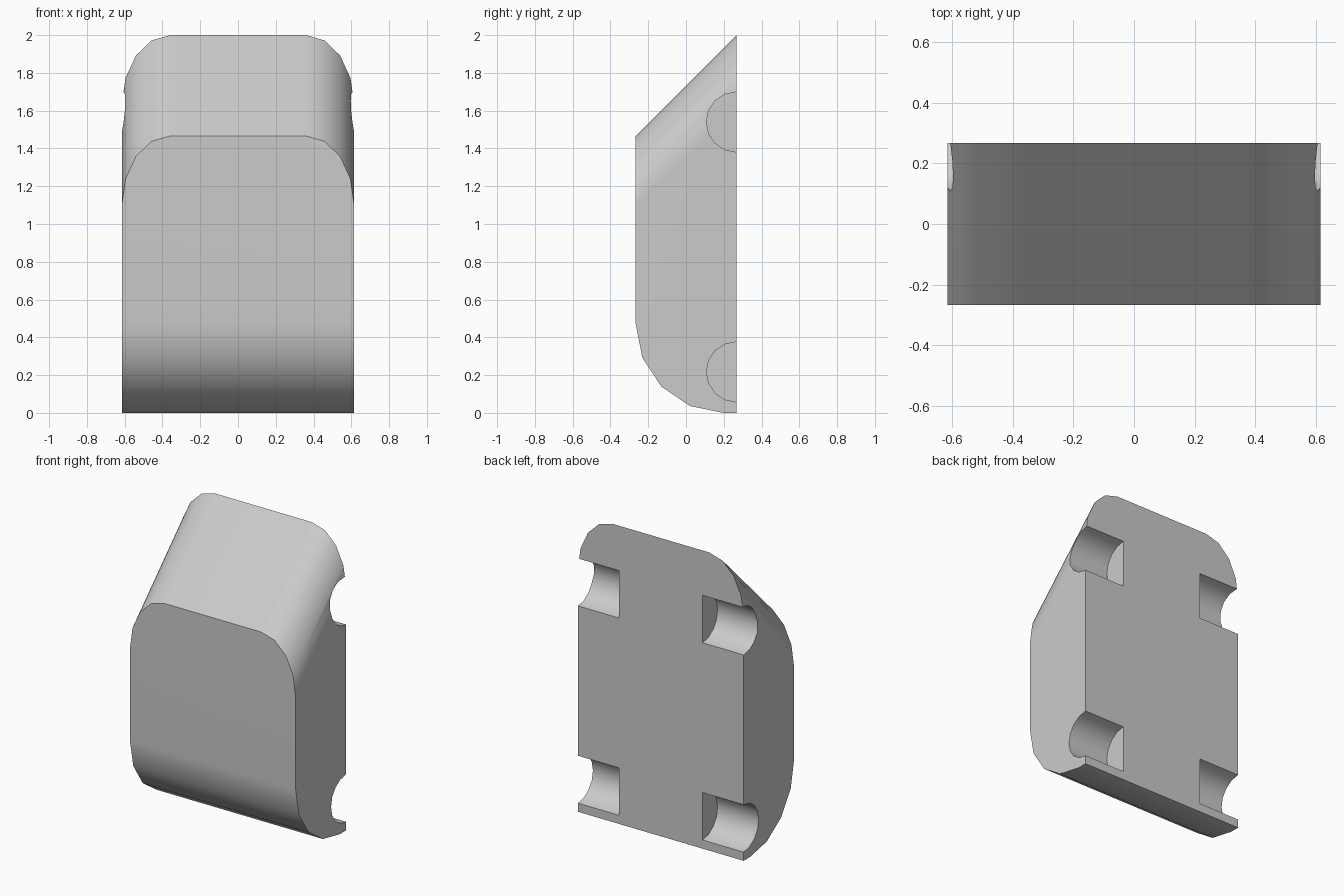
import bpy, bmesh
from math import sin, cos, pi, radians

if "Cube" in bpy.data.objects:
    bpy.data.objects.remove(bpy.data.objects["Cube"])

W, D = 0.615, 0.267          # half width, half depth
STEPS = 4                    # segments per rounded corner

# Front outline of the rounded top, left to right (z at the front plane)
corner = [(0.36 + 0.255 * cos(i * pi / 2 / STEPS), 1.098 + 0.368 * sin(i * pi / 2 / STEPS))
          for i in range(STEPS + 1)]
top = [(-x, z) for x, z in corner] + corner[::-1]

# Side profile of the rounded lower front, from the front plane to the back
belly = [(0.2 - 0.467 * cos(i * pi / 2 / STEPS), 0.475 - 0.475 * sin(i * pi / 2 / STEPS))
         for i in range(STEPS + 1)] + [(D, 0)]

# Body: the top outline is swept back and up at 45 degrees
bm = bmesh.new()
front = [bm.verts.new((x, -D, z)) for x, z in top]
back = [bm.verts.new((x, D, z + 2 * D)) for x, z in top]
left = [bm.verts.new((-W, y, z)) for y, z in belly]
right = [bm.verts.new((W, y, z)) for y, z in belly]
for i in range(len(top) - 1):
    bm.faces.new((front[i], front[i + 1], back[i + 1], back[i]))
for i in range(len(belly) - 1):
    bm.faces.new((left[i], left[i + 1], right[i + 1], right[i]))
bm.faces.new(front + [right[0], left[0]])
bm.faces.new(back + [right[-1], left[-1]])
bm.faces.new(left + [back[0], front[0]])
bm.faces.new(right + [back[-1], front[-1]])
bmesh.ops.recalc_face_normals(bm, faces=bm.faces)
mesh = bpy.data.meshes.new("body")
bm.to_mesh(mesh)
bm.free()
body = bpy.data.objects.new("body", mesh)
bpy.context.collection.objects.link(body)

# Four half-round notches in the back edges
for side in (-1, 1):
    for z in (0.217, 1.54):
        bpy.ops.mesh.primitive_cylinder_add(vertices=16, radius=0.159, depth=0.5,
                                            location=(side * 0.56, D, z),
                                            rotation=(0, radians(90), 0))
        cutter = bpy.context.object
        cutter.name = "notch_cutter"
        cutter.hide_render = True
        bpy.context.view_layer.objects.active = body
        cut = body.modifiers.new("notch", 'BOOLEAN')
        cut.operation, cut.solver, cut.object = 'DIFFERENCE', 'EXACT', cutter
        bpy.ops.object.modifier_apply(modifier=cut.name)
        bpy.data.objects.remove(cutter)

# Smooth rounded parts, flat large faces
bpy.ops.object.select_all(action='DESELECT')
body.select_set(True)
bpy.context.view_layer.objects.active = body
bpy.ops.object.shade_smooth_by_angle(angle=radians(30))
weighted = body.modifiers.new("weighted_normals", 'WEIGHTED_NORMAL')
weighted.keep_sharp = True
